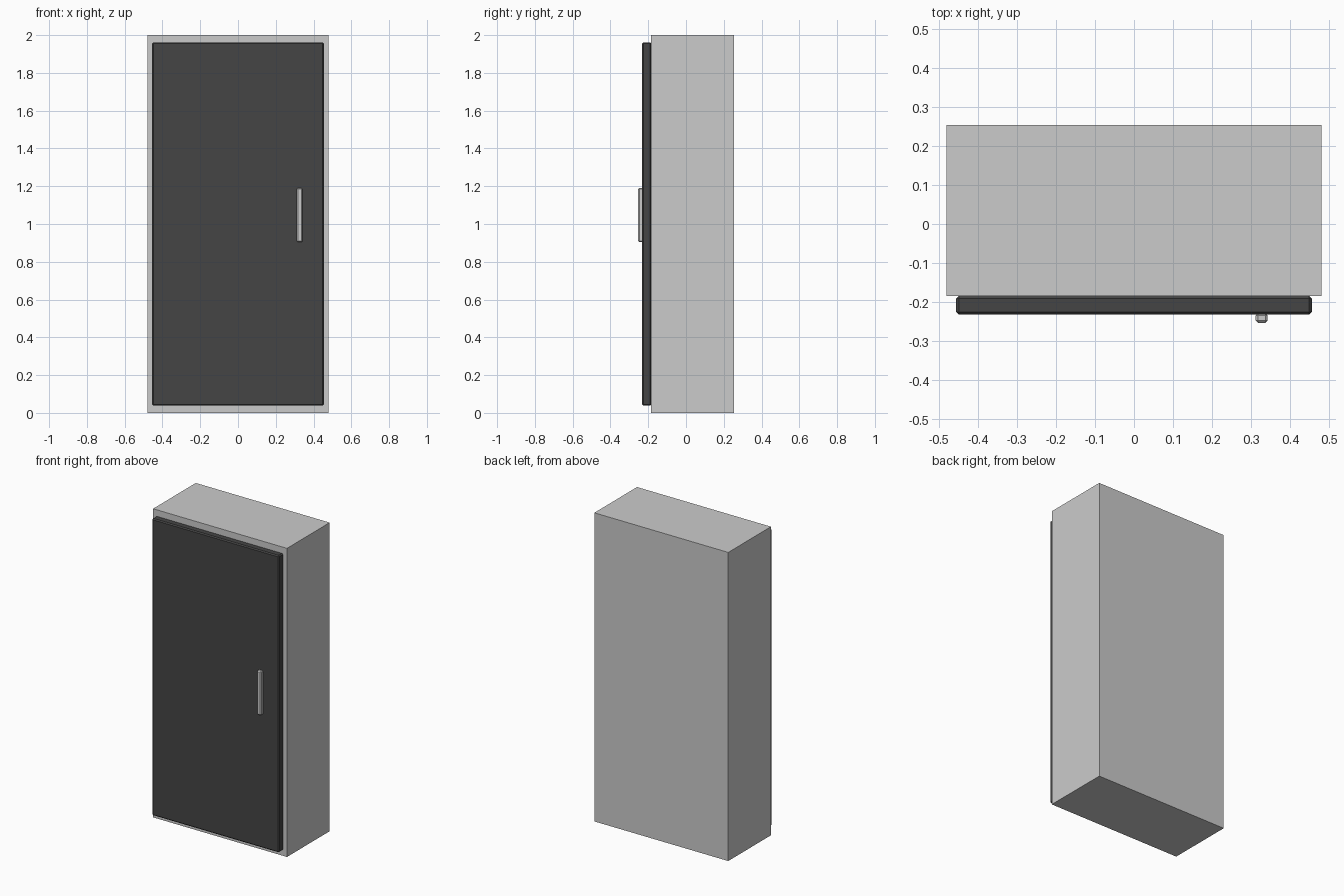
import bpy

if "Cube" in bpy.data.objects:
    bpy.data.objects.remove(bpy.data.objects["Cube"])


def box(name, lo, hi, bevel=0.0, color=None):
    """Axis-aligned box between two corners, optionally chamfered."""
    bpy.ops.mesh.primitive_cube_add(size=1, location=[(a + b) / 2 for a, b in zip(lo, hi)])
    ob = bpy.context.object
    ob.name = name
    ob.scale = [b - a for a, b in zip(lo, hi)]
    bpy.ops.object.transform_apply(location=False, rotation=False, scale=True)
    if bevel:
        mod = ob.modifiers.new("chamfer", 'BEVEL')
        mod.width = bevel
        mod.segments = 1
    if color:
        mat = bpy.data.materials.new(name + "_colour")
        mat.diffuse_color = color
        mat.use_nodes = True
        mat.node_tree.nodes["Principled BSDF"].inputs["Base Color"].default_value = mat.diffuse_color
        ob.data.materials.append(mat)
    return ob


# Main cabinet body
box("cabinet_body", (-0.48, -0.184, 0), (0.48, 0.253, 2))

# Dark door panel on the front
box("door", (-0.455, -0.232, 0.038), (0.455, -0.184, 1.962), 0.007, (0.06, 0.06, 0.06, 1))

# Vertical pull handle
box("door_handle", (0.311, -0.253, 0.904), (0.342, -0.228, 1.19), 0.006)
